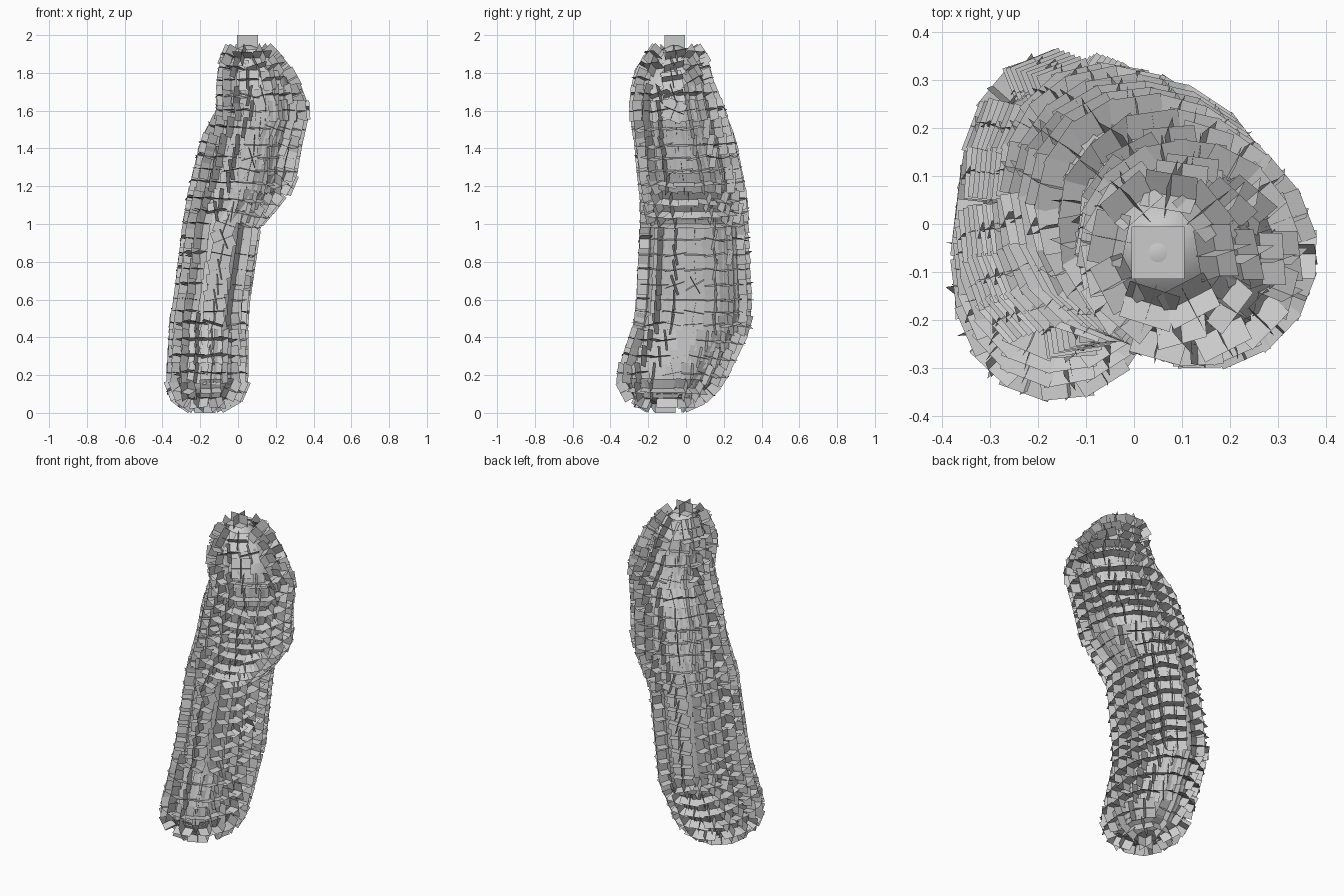
import bpy, bmesh, math, random
from mathutils import Vector, Matrix

if "Cube" in bpy.data.objects:
    bpy.data.objects.remove(bpy.data.objects["Cube"])

random.seed(4)
AROUND, STEP, CARD, GAP = 17, 0.076, 0.11, 0.062

# cross-sections of the body: z, x min, x max, y min, y max, skew, corner power
SECTIONS = [
    (0.055, -0.21, -0.14, -0.15, -0.07, 0, 1),
    (0.075, -0.28, -0.06, -0.23, 0.03, 0, .95),
    (0.13, -0.325, -0.005, -0.30, 0.11, 0, .9),
    (0.21, -0.325, 0.00, -0.31, 0.17, 0, .9),
    (0.47, -0.31, 0.00, -0.225, 0.30, 0, .88),
    (0.60, -0.29, 0.01, -0.21, 0.305, 0, .88),
    (1.00, -0.24, 0.07, -0.19, 0.285, 0, .9),
    (1.13, -0.22, 0.18, -0.19, 0.27, -0.1, .92),
    (1.22, -0.20, 0.25, -0.20, 0.255, -0.15, .95),
    (1.42, -0.15, 0.285, -0.22, 0.215, -0.18, 1),
    (1.60, -0.065, 0.325, -0.245, 0.155, -0.1, 1.05),
    (1.76, -0.06, 0.265, -0.235, 0.09, 0, 1),
    (1.88, -0.04, 0.17, -0.17, 0.06, 0, .95),
    (1.93, 0.00, 0.11, -0.11, -0.01, 0, 1),
    (1.945, 0.03, 0.07, -0.08, -0.04, 0, 1),
]


def spow(v, p):
    return math.copysign(abs(v) ** p, v)


def ring(s):
    z, x0, x1, y0, y1, skew, p = s
    pts = []
    for i in range(AROUND):
        a = math.tau * i / AROUND
        pts.append(((x0 + x1) / 2 + (x1 - x0) / 2 * spow(math.cos(a), p),
                    (y0 + y1) / 2 + (y1 - y0) / 2 * spow(math.sin(a + skew), p), z))
    return pts


def add_object(name, bm):
    me = bpy.data.meshes.new(name)
    bm.to_mesh(me)
    bm.free()
    ob = bpy.data.objects.new(name, me)
    bpy.context.collection.objects.link(ob)
    return ob


# inner smooth body, lofted through evenly resampled sections
rows = []
for a, b in zip(SECTIONS, SECTIONS[1:]):
    n = max(1, round((b[0] - a[0]) / STEP))
    rows += [[p + (q - p) * k / n for p, q in zip(a, b)] for k in range(n)]
rows.append(SECTIONS[-1])

bm = bmesh.new()
loops = [[bm.verts.new(p) for p in ring(s)] for s in rows]
for lo, hi in zip(loops, loops[1:]):
    for i in range(AROUND):
        j = (i + 1) % AROUND
        bm.faces.new((lo[i], lo[j], hi[j], hi[i]))
bm.faces.new(loops[0][::-1])
bm.faces.new(loops[-1])
for f in bm.faces:
    f.smooth = True
bm.normal_update()

# anchor points: the two tips, then body vertices that are not too crowded
anchors = [(Vector((-0.175, -0.11, 0.055)), Vector((0, 0, -1))),
           (Vector((0.05, -0.06, 1.945)), Vector((0, 0, 1)))]
for v in bm.verts:
    if all((v.co - p).length > GAP for p, _ in anchors):
        anchors.append((v.co.copy(), v.normal.copy()))
add_object("foliage_core", bm)

# foliage: three crossed square cards at every anchor, facing along the surface normal
h = CARD / 2
SQUARE = [(-h, -h), (h, -h), (h, h), (-h, h)]
bm = bmesh.new()
for k, (p, n) in enumerate(anchors):
    roll = 0 if k < 2 else random.gauss(0, 0.15)
    m = (Matrix.Translation(p) @ n.to_track_quat('Z', 'Y').to_matrix().to_4x4()
         @ Matrix.Rotation(roll, 4, 'Z'))
    for place in (lambda u, w: (u, w, 0), lambda u, w: (u, 0, w), lambda u, w: (0, u, w)):
        bm.faces.new([bm.verts.new(m @ Vector(place(u, w))) for u, w in SQUARE])
add_object("foliage_cards", bm)
